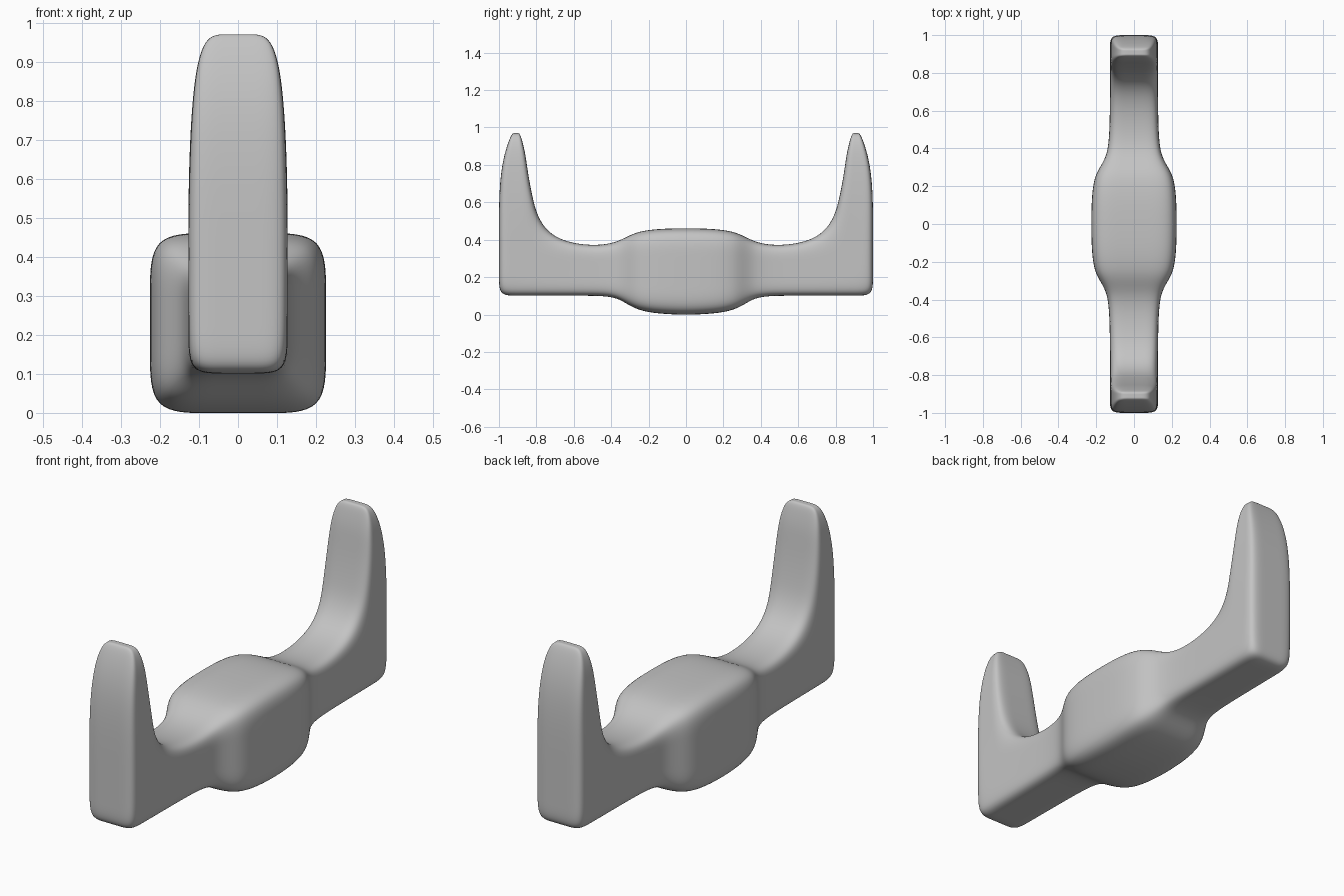
import bpy, bmesh

if "Cube" in bpy.data.objects:
    bpy.data.objects.remove(bpy.data.objects["Cube"])

# Flat grey material
grey = bpy.data.materials.new("plain_grey")
grey.diffuse_color = (0.55, 0.55, 0.55, 1)
grey.use_nodes = True
grey.node_tree.nodes["Principled BSDF"].inputs["Base Color"].default_value = grey.diffuse_color

# Half of the form: (outer y, outer z, inner y, inner z, half width)
rings = [
    # swollen grip
    (0.00, -0.002, 0.00, 0.461, 0.226),
    (0.10, 0.002, 0.10, 0.460, 0.225),
    (0.19, 0.010, 0.19, 0.454, 0.219),
    (0.26, 0.027, 0.26, 0.441, 0.204),
    (0.31, 0.053, 0.31, 0.419, 0.174),
    (0.36, 0.084, 0.36, 0.393, 0.147),
    (0.42, 0.098, 0.42, 0.376, 0.135),
    # neck
    (0.52, 0.101, 0.50, 0.370, 0.129),
    (0.70, 0.101, 0.60, 0.380, 0.127),
    (0.91, 0.101, 0.69, 0.409, 0.127),
    # mitred corner turning upwards
    (1.00, 0.101, 0.755, 0.460, 0.127),
    (1.00, 0.200, 0.797, 0.535, 0.127),
    (1.00, 0.420, 0.818, 0.615, 0.127),
    # upright prong
    (1.00, 0.600, 0.835, 0.700, 0.124),
    (0.992, 0.740, 0.848, 0.780, 0.119),
    (0.975, 0.840, 0.859, 0.860, 0.111),
    (0.953, 0.915, 0.873, 0.920, 0.099),
    (0.930, 0.970, 0.888, 0.970, 0.075),
]

# Perimeter of a 3 x 3 patch, walked in order
walk = [(0, 0), (1, 0), (2, 0), (3, 0), (3, 1), (3, 2),
        (3, 3), (2, 3), (1, 3), (0, 3), (0, 2), (0, 1)]


def place(ring, i, j):
    yo, zo, yi, zi, w = ring
    t = j / 3
    return (w * (2 * i / 3 - 1), yo + (yi - yo) * t, zo + (zi - zo) * t)


bm = bmesh.new()
loops = [[bm.verts.new(place(r, i, j)) for i, j in walk] for r in rings]
for a, b in zip(loops, loops[1:]):
    for k in range(12):
        n = (k + 1) % 12
        bm.faces.new((a[k], a[n], b[n], b[k]))

# Prong tip cap
tip = dict(zip(walk, loops[-1]))
for i in (1, 2):
    for j in (1, 2):
        tip[i, j] = bm.verts.new(place(rings[-1], i, j))
for i in range(3):
    for j in range(3):
        bm.faces.new((tip[i, j], tip[i + 1, j], tip[i + 1, j + 1], tip[i, j + 1]))
bmesh.ops.recalc_face_normals(bm, faces=bm.faces)
# Open shell: make sure the tip faces up
bm.faces.ensure_lookup_table()
bm.normal_update()
if bm.faces[-5].normal.z < 0:
    bmesh.ops.reverse_faces(bm, faces=bm.faces)

mesh = bpy.data.meshes.new("double_pronged_handle")
bm.to_mesh(mesh)
bm.free()
mesh.materials.append(grey)
mesh.polygons.foreach_set("use_smooth", [True] * len(mesh.polygons))
handle = bpy.data.objects.new("double_pronged_handle", mesh)
bpy.context.collection.objects.link(handle)

# Mirror front to back, then smooth
mirror = handle.modifiers.new("mirror", 'MIRROR')
mirror.use_axis = (False, True, False)
mirror.use_clip = True
smooth = handle.modifiers.new("smooth", 'SUBSURF')
smooth.levels = smooth.render_levels = 3
